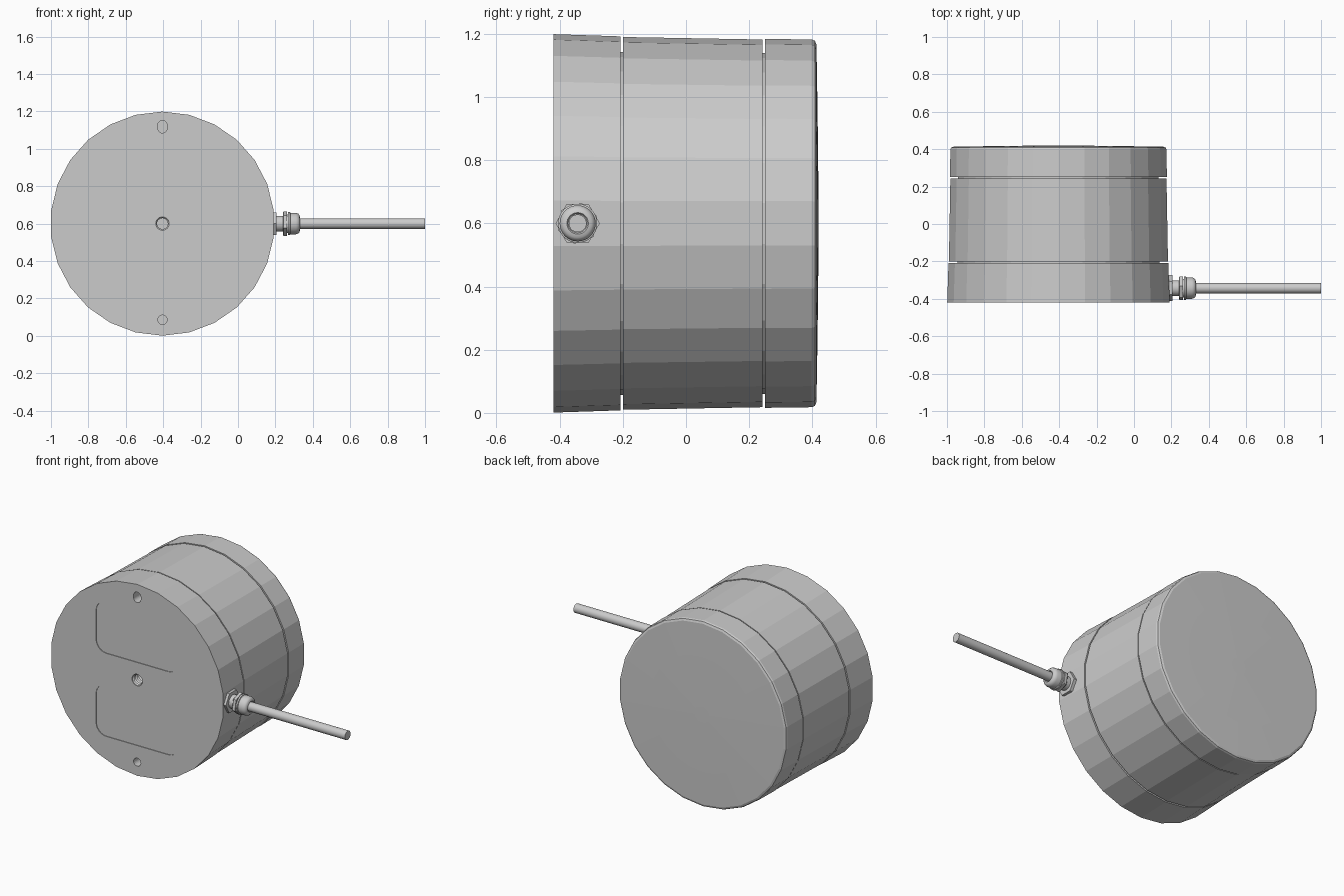
import bpy, bmesh
from math import sin, cos, pi, radians

if "Cube" in bpy.data.objects:
    bpy.data.objects.remove(bpy.data.objects["Cube"])

CX, CZ = -0.404, 0.6            # body axis (runs along y)
GY = -0.343                     # cable axis (runs along x)


def finish(name, bm, smooth=False):
    bmesh.ops.recalc_face_normals(bm, faces=bm.faces)
    mesh = bpy.data.meshes.new(name)
    bm.to_mesh(mesh)
    bm.free()
    ob = bpy.data.objects.new(name, mesh)
    bpy.context.collection.objects.link(ob)
    if smooth:
        activate(ob)
        bpy.ops.object.shade_smooth_by_angle(angle=radians(35))
    return ob


def activate(ob):
    bpy.ops.object.select_all(action='DESELECT')
    ob.select_set(True)
    bpy.context.view_layer.objects.active = ob


def loft(name, rings, smooth=False):
    """Closed solid through a list of rings of points."""
    bm = bmesh.new()
    vs = [[bm.verts.new(p) for p in ring] for ring in rings]
    n = len(vs[0])
    for a, b in zip(vs, vs[1:]):
        for i in range(n):
            j = (i + 1) % n
            bm.faces.new((a[i], a[j], b[j], b[i]))
    bm.faces.new(vs[0])
    bm.faces.new(vs[-1])
    return finish(name, bm, smooth)


def lathe_y(name, profile, n, z=CZ):
    return loft(name, [[(CX + r * sin(2 * pi * i / n), y, z + r * cos(2 * pi * i / n))
                        for i in range(n)] for y, r in profile])


def lathe_x(name, profile, n, turn=0.0):
    return loft(name, [[(x, GY + r * cos(turn + 2 * pi * i / n), CZ + r * sin(turn + 2 * pi * i / n))
                        for i in range(n)] for x, r in profile], smooth=n > 6)


def rounded_prism(name, z, w, h, r, depth):
    """Rounded rectangle sunk into the front face."""
    pts = []
    for sx, sz, start in ((1, 1, 0), (-1, 1, 90), (-1, -1, 180), (1, -1, 270)):
        for k in range(7):
            a = radians(start + 15 * k)
            pts.append((CX + sx * (w / 2 - r) + r * cos(a), z + sz * (h / 2 - r) + r * sin(a)))
    if h - 2 * r > 1e-4 and w - 2 * r < 1e-4:      # slot: drop doubled points
        pts = [p for i, p in enumerate(pts) if i not in (7, 21)]
    return loft(name, [[(x, y, zz) for x, zz in pts] for y in (-0.45, -0.42 + depth)])


def cut(ob, cutter):
    cutter.hide_render = True
    mod = ob.modifiers.new("cut", 'BOOLEAN')
    mod.operation = 'DIFFERENCE'
    mod.solver = 'EXACT'
    mod.object = cutter
    activate(ob)
    bpy.ops.object.modifier_apply(modifier=mod.name)
    bpy.data.objects.remove(cutter)


# Faceted body: tapered base, housing, domed end cap, with grooves between
base = lathe_y("base", [(-0.42, 0.599), (-0.208, 0.592), (-0.208, 0.543), (-0.2, 0.543)], 26)
lathe_y("housing", [(-0.2, 0.59), (0.242, 0.582), (0.242, 0.54), (0.25, 0.54)], 26)
lathe_y("end_cap", [(0.25, 0.584), (0.398, 0.582), (0.408, 0.578), (0.413, 0.566),
                    (0.4165, 0.36), (0.42, 0.05)], 26)

# Shallow label recesses, mounting slot and hole in the front face
for z in (0.87, 0.35):
    cut(base, rounded_prism("label_recess", z, 0.57, 0.32, 0.07, 0.004))
cut(base, rounded_prism("slot", 1.118, 0.05, 0.066, 0.025, 0.1))
cut(base, lathe_y("pin_hole", [(-0.45, 0.025), (-0.32, 0.025)], 20, 0.086))

# Threaded centre hole
thread = [(-0.45, 0.036)] + [(-0.415 + 0.0075 * k, 0.029 if k % 2 else 0.036) for k in range(16)]
cut(base, lathe_y("thread_hole", thread, 24))

# Cable gland: lock nut, neck, hex body, domed collar
lathe_x("lock_nut", [(0.18, 0.07), (0.205, 0.07)], 6)
lathe_x("gland_neck", [(0.2, 0.042), (0.245, 0.042)], 24)
lathe_x("gland_hex", [(0.24, 0.062), (0.244, 0.066), (0.262, 0.066)], 6, radians(20))
lathe_x("gland_groove", [(0.26, 0.05), (0.27, 0.05)], 24)
lathe_x("gland_collar", [(0.268, 0.062), (0.278, 0.062), (0.28, 0.057), (0.31, 0.057),
                         (0.322, 0.053), (0.329, 0.045), (0.331, 0.034), (0.325, 0.03)], 32)

# Cable
lathe_x("cable", [(0.3, 0.028), (1.0, 0.028)], 24)
